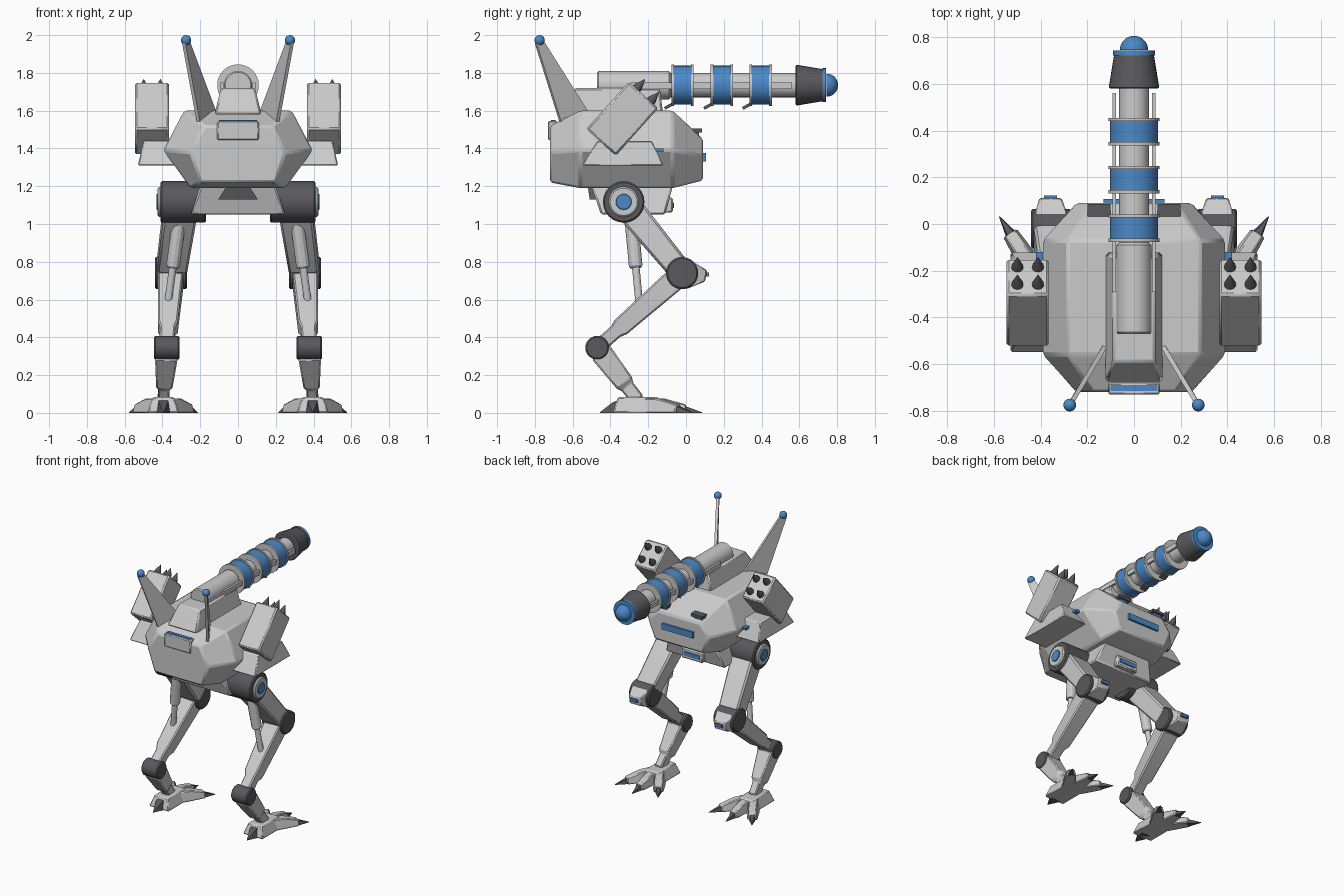
import bpy, bmesh, math
from mathutils import Vector as V

if "Cube" in bpy.data.objects:
    bpy.data.objects.remove(bpy.data.objects["Cube"])

blue = bpy.data.materials.new("blue")
blue.diffuse_color = (0.07, 0.25, 0.58, 1)
blue.use_nodes = True
blue.node_tree.nodes["Principled BSDF"].inputs["Base Color"].default_value = blue.diffuse_color
dark = bpy.data.materials.new("dark_grey")
dark.diffuse_color = (0.1, 0.1, 0.11, 1)
dark.use_nodes = True
dark.node_tree.nodes["Principled BSDF"].inputs["Base Color"].default_value = dark.diffuse_color


def part(name, lofts, mat=None, mirror=False, bevel=0.0):
    """One object from capped lofts; each loft is a list of equal-length rings."""
    bm = bmesh.new()
    for rings in lofts:
        vs = [[bm.verts.new(p) for p in r] for r in rings]
        n = len(vs[0])
        for a, b in zip(vs, vs[1:]):
            for i in range(n):
                j = (i + 1) % n
                bm.faces.new((a[i], a[j], b[j], b[i]))
        bm.faces.new(vs[0][::-1])
        bm.faces.new(vs[-1])
    bmesh.ops.recalc_face_normals(bm, faces=bm.faces)
    me = bpy.data.meshes.new(name)
    bm.to_mesh(me)
    bm.free()
    for p in me.polygons:
        p.use_smooth = True
    me.set_sharp_from_angle(angle=math.radians(25))
    if mat:
        me.materials.append(mat)
    ob = bpy.data.objects.new(name, me)
    bpy.context.collection.objects.link(ob)
    if bevel:
        m = ob.modifiers.new("bevel", 'BEVEL')
        m.width, m.segments, m.limit_method = bevel, 1, 'ANGLE'
        m.angle_limit = math.radians(25)
    if mirror:
        ob.modifiers.new("mirror", 'MIRROR')
    return ob


def frame(p, q):
    a = (V(q) - V(p)).normalized()
    u = V((1, 0, 0)) if abs(a.x) < 0.9 else V((0, 1, 0))
    u = (u - a * u.dot(a)).normalized()
    return a, u, a.cross(u)


def beam(p, q, *st):
    """Rectangular bar; stations are (t, width, depth)."""
    a, u, v = frame(p, q)
    return [[V(p).lerp(V(q), t) + u * w / 2 * i + v * d / 2 * j
             for i, j in ((-1, -1), (1, -1), (1, 1), (-1, 1))] for t, w, d in st]


def tube(p, q, *st, n=24):
    """Round bar; stations are (distance, radius)."""
    a, u, v = frame(p, q)
    return [[V(p) + a * t + (u * math.cos(k * math.tau / n) + v * math.sin(k * math.tau / n)) * r
             for k in range(n)] for t, r in st]


def rect_z(z, x0, x1, y0, y1):
    return [(x0, y0, z), (x1, y0, z), (x1, y1, z), (x0, y1, z)]


def box(x0, x1, y0, y1, z0, z1):
    return [rect_z(z0, x0, x1, y0, y1), rect_z(z1, x0, x1, y0, y1)]


def cyl_x(x0, x1, y, z, r, c=0.008):
    w = abs(x1 - x0)
    return tube((x0, y, z), (x1, y, z), (0, r - c), (c, r), (w - c, r), (w, r - c))


# Hull: hexagonal sections lofted along y
def hull_ring(y, b, m, t, zb, zm, zt):
    return [(-b, y, zb), (b, y, zb), (m, y, zm), (t, y, zt), (-t, y, zt), (-m, y, zm)]

part("hull", [[hull_ring(-0.72, .20, .25, .18, 1.22, 1.38, 1.52),
               hull_ring(-0.56, .25, .395, .285, 1.19, 1.39, 1.6),
               hull_ring(-0.07, .25, .395, .285, 1.19, 1.39, 1.6),
               hull_ring(0.09, .20, .25, .18, 1.23, 1.36, 1.45)]], bevel=0.012)
part("visor", [box(-.13, .13, .08, .106, 1.33, 1.375)], blue)
part("rear_vent", [box(-.11, .11, -.73, -.68, 1.445, 1.545)], bevel=0.006)
part("rear_vent_strip", [box(-.1, .1, -.715, -.69, 1.53, 1.55)], blue)
part("hull_lamp_hoods", [box(-.2, -.1, .03, .085, 1.485, 1.505), box(-.19, -.11, .02, .05, 1.44, 1.49)],
     dark, True)
part("hull_lamps", [box(-.185, -.115, .045, .07, 1.45, 1.485)], blue, True)

# Pelvis
part("pelvis", [[rect_z(1.05, -.25, .25, -.45, -.11), rect_z(1.2, -.2, .2, -.5, -.07)]], bevel=0.01)
part("pelvis_rear_wedge", [[rect_z(1.13, -.105, .105, -.51, -.4), rect_z(1.2, -.06, .06, -.52, -.4)]], dark)
part("pelvis_lamp_housing", [box(-.09, .09, -.13, -.07, 1.06, 1.14)], bevel=0.008)
part("pelvis_lamp", [box(-.065, .065, -.08, -.063, 1.085, 1.115)], blue)

# Cannon cradle and barrel
part("cannon_cradle", [[rect_z(1.58, -.125, .125, -.68, -.12), rect_z(1.72, -.09, .09, -.59, -.14)]], bevel=0.01)
CZ = 1.735


def along(*st):
    """Revolved piece on the cannon axis; stations are (y, radius)."""
    return tube((0, 0, CZ), (0, 1, CZ), *st, n=32)

part("barrel", [along((-.47, .068), (-.462, .075), (-.09, .075), (-.08, .064), (.6, .064))])
part("barrel_rails", [box(-.092, -.076, -.29, .56, CZ - .02, CZ + .015)], None, True)
coils = (-.018, .19, .395)
part("cannon_coils", [along((y - .05, .103), (y + .05, .103)) for y in coils], blue)
part("coil_flanges", [along((y + e - .007, .11), (y + e + .007, .11)) for y in coils for e in (-.052, .052)])
part("coil_levers", [beam((0, y - .095, 1.612), (0, y - .035, 1.645), (0, .05, .016), (1, .05, .016))
                     for y in coils], dark)
part("muzzle", [along((.58, .1), (.585, .108), (.725, .085))], dark)
part("muzzle_ring", [along((.722, .09), (.742, .09))], blue)
part("muzzle_orb", [along(*[(.745 + .06 * math.sin(a), .06 * math.cos(a) + .0005)
                            for a in [math.radians(i * 10) for i in range(10)]])], blue)

# Antenna blades with ball tips
off = V((.0085, -.005, 0))
blade = [V((-.125, -.525, 1.6)), V((-.21, -.665, 1.54)), V((-.287, -.795, 1.955)), V((-.262, -.755, 1.965))]
part("antenna_blades", [[[p - off for p in blade], [p + off for p in blade]]], None, True)
part("antenna_tips", [tube((-.275, -.775, 1.973), (-.275, -.775, 3),
                           *[(.027 * math.sin(a), .027 * math.cos(a) + .0004)
                             for a in [math.radians(i * 15) for i in range(-6, 7)]], n=16)], blue, True)

# Shoulder sponsons and missile pods
part("sponsons", [[rect_z(1.31, -.53, -.3, -.55, -.12), rect_z(1.44, -.5, -.3, -.47, -.18)]], None, True, 0.006)
part("sponson_lamps", [box(-.42, -.38, -.17, -.12, 1.382, 1.4)], blue, True)
ang = math.radians(48)
d, s = V((0, math.cos(ang), math.sin(ang))), V((0, math.sin(ang), -math.cos(ang)))
pod = V((-.455, -.337, 1.558))
part("missile_pods", [beam(pod - d * .168, pod + d * .168, (0, .18, .21), (1, .18, .21))], None, True, 0.01)
tips = [pod + d * .16 + s * j + V((i, 0, 0)) for i in (-.044, .044) for j in (-.05, .05)]
part("missile_tips", [tube(p, p + d, (0, .026), (.02, .024), (.075, .001), n=12) for p in tips], dark, True)

# Legs: joint positions for the left side, mirrored
hip, knee = V((-.3, -.33, 1.117)), V((-.355, -.02, .74))
ankle, heel = V((-.378, -.47, .345)), V((-.395, -.265, .08))
part("hip_drums", [cyl_x(-.17, -.41, hip.y, hip.z, .11)], dark, True)
part("hip_caps", [cyl_x(-.4, -.425, hip.y, hip.z, .08)], None, True)
part("hip_lights", [cyl_x(-.41, -.432, hip.y, hip.z, .042, .003)], blue, True)
part("thighs", [beam(hip, knee, (0, .17, .12), (.2, .175, .145), (.92, .16, .125))], None, True, 0.012)
part("knee_drums", [cyl_x(-.44, -.27, knee.y, knee.z, .085)], dark, True)
part("knee_pads", [[[(-.43, .0, .655), (-.28, .0, .655), (-.28, .03, .805), (-.43, .03, .805)],
                    [(-.405, .1, .695), (-.31, .1, .695), (-.31, .112, .755), (-.405, .112, .755)]]],
     None, True, 0.006)
part("knee_lights", [box(-.385, -.33, .1, .122, .722, .744)], blue, True)
part("shanks", [beam(knee, ankle, (.1, .135, .12), (.72, .105, .1), (.78, .08, .075), (1, .08, .075))],
     None, True, 0.008)
part("ankle_drums", [cyl_x(-.445, -.31, ankle.y, ankle.z, .063)], dark, True)
part("metatarsals", [beam(ankle, heel, (.1, .12, .12), (.72, .085, .1), (.76, .06, .075), (1.05, .06, .075))],
     None, True, 0.008)

# Leg pistons
top, end = V((-.31, -.29, 1.03)), V((-.375, -.245, .55))
part("piston_sleeves", [tube(top, end, (0, .036), (.255, .036), (.265, .03), n=12)], None, True)
part("piston_rods", [tube(top, end, (.2, .02), ((end - top).length, .02), n=12)], None, True)


# Feet: palm, three toes with claws, rear spur
def toe(dx, dy, *st):
    o, f = V((-.395, -.25, 0)), V((dx, dy, 0)).normalized()
    r = V((f.y, -f.x, 0))
    return [[o + f * t - r * w, o + f * t + r * w, o + f * t + r * w * .65 + V((0, 0, h)),
             o + f * t - r * w * .65 + V((0, 0, h))] for t, w, h in st]

dirs = ((-.18, .28), (0, 1), (.18, .28))
part("foot_palms", [[rect_z(0, -.48, -.31, -.39, -.1), rect_z(.085, -.45, -.34, -.36, -.15)]], None, True, 0.008)
part("toes", [toe(x, y, (0, .05, .08), (.14, .045, .075), (.25, .036, .045)) for x, y in dirs], None, True, 0.006)
part("toe_claws", [toe(x, y, (.235, .026, .04), (.335, .002, .003)) for x, y in dirs], dark, True)
part("heel_spurs", [toe(0, -1, (.08, .045, .08), (.14, .035, .055), (.205, .003, .004))], dark, True)
